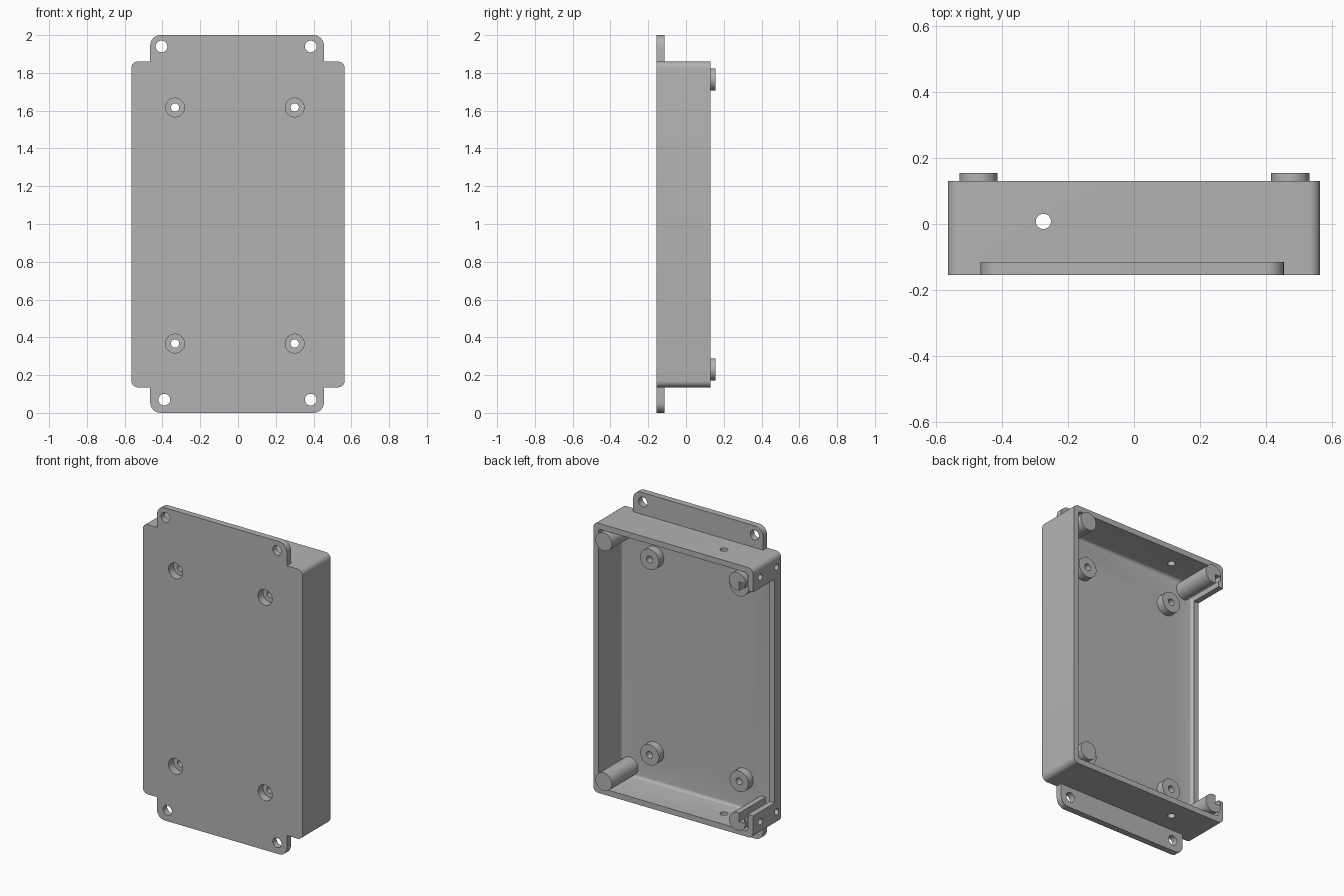
import bpy, bmesh, math
from mathutils import Matrix, Vector

cube = bpy.data.objects.get("Cube")
if cube:
    bpy.data.objects.remove(cube, do_unlink=True)

grey = bpy.data.materials.new("plain grey")
grey.use_nodes = True
colour = (0.45, 0.45, 0.45, 1)
grey.diffuse_color = colour
grey.node_tree.nodes["Principled BSDF"].inputs["Base Color"].default_value = colour

FRONT, RIM, TIP = -0.155, 0.13, 0.155
LOW, HIGH = 0.135, 1.86
SIDE, WALL, FLOOR = 0.565, 0.036, 0.045


def finish(bm, name):
    bmesh.ops.recalc_face_normals(bm, faces=bm.faces)
    mesh = bpy.data.meshes.new(name)
    bm.to_mesh(mesh)
    bm.free()
    mesh.materials.append(grey)
    ob = bpy.data.objects.new(name, mesh)
    bpy.context.collection.objects.link(ob)
    return ob


def block(name, lo, hi, corner=0, floor_fillet=0):
    """Box whose edges along y, and optionally its front rim, are rounded."""
    lo, hi = Vector(lo), Vector(hi)
    bm = bmesh.new()
    bmesh.ops.create_cube(bm, size=1, matrix=Matrix.Translation((lo + hi) / 2)
                          @ Matrix.Diagonal((*(hi - lo), 1)))
    if corner:
        edges = [e for e in bm.edges if abs(e.verts[0].co.y - e.verts[1].co.y) > 1e-4]
        bmesh.ops.bevel(bm, geom=edges, offset=corner, segments=6, profile=0.5, affect='EDGES')
    if floor_fillet:
        edges = [e for e in bm.edges if all(abs(v.co.y - lo.y) < 1e-4 for v in e.verts)]
        bmesh.ops.bevel(bm, geom=edges, offset=floor_fillet, segments=4, profile=0.5, affect='EDGES')
    return finish(bm, name)


def rod(name, start, end, radius, sides=32):
    start, end = Vector(start), Vector(end)
    axis = end - start
    turn = axis.to_track_quat('Z', 'Y').to_matrix().to_4x4()
    bm = bmesh.new()
    bmesh.ops.create_cone(bm, cap_ends=True, segments=sides, radius1=radius, radius2=radius,
                          depth=axis.length, matrix=Matrix.Translation((start + end) / 2) @ turn)
    return finish(bm, name)


def combine(target, tool, operation='DIFFERENCE'):
    """Apply one boolean and discard the tool."""
    tool.hide_render = True
    mod = target.modifiers.new("boolean", 'BOOLEAN')
    mod.operation, mod.solver, mod.object = operation, 'EXACT', tool
    bpy.context.view_layer.update()
    result = target.evaluated_get(bpy.context.evaluated_depsgraph_get())
    mesh = bpy.data.meshes.new_from_object(result)
    target.modifiers.clear()
    target.data = mesh
    bpy.data.objects.remove(tool, do_unlink=True)


def smooth(ob):
    bpy.ops.object.select_all(action='DESELECT')
    ob.select_set(True)
    bpy.context.view_layer.objects.active = ob
    bpy.ops.object.shade_smooth_by_angle(angle=math.radians(30))


# Tray with hollow interior and mounting flange
tray = block("enclosure_tray", (-SIDE, FRONT, LOW), (SIDE, RIM, HIGH), 0.035)
combine(tray, block("flange", (-0.465, FRONT, 0), (0.455, -0.115, 2), 0.055), 'UNION')
combine(tray, block("cavity", (-SIDE + WALL, FRONT + FLOOR, LOW + WALL),
                    (SIDE - WALL, 0.3, HIGH - WALL), 0.02, 0.018))

# Open side, leaving a low sill and a tab at each end
combine(tray, block("side_opening", (-0.7, -0.09, 0.28), (-0.5, 0.3, 1.71)))

# Recessed standoffs
for x in (-0.333, 0.3):
    for z in (0.367, 1.617):
        combine(tray, rod("standoff", (x, FRONT + 0.02, z), (x, FRONT + 0.095, z), 0.066), 'UNION')
        combine(tray, rod("recess", (x, -0.3, z), (x, FRONT + 0.05, z), 0.05))
        combine(tray, rod("screw_hole", (x, -0.3, z), (x, 0, z), 0.022))

# Flange holes
for x, z in ((-0.405, 1.94), (0.385, 1.94), (-0.39, 0.07), (0.385, 0.07)):
    combine(tray, rod("flange_hole", (x, -0.3, z), (x, 0, z), 0.031))

# Hole through both end walls, and screw holes in the side tabs
combine(tray, rod("end_hole", (-0.275, 0.008, -0.2), (-0.275, 0.008, 2.2), 0.023))
for z in (0.215, 1.78):
    for y in (-0.11, 0.055):
        combine(tray, rod("tab_hole", (-0.7, y, z), (-0.515, y, z), 0.02))
smooth(tray)

# Corner posts; the pair at the open side has a panel slot facing inward
for side, x in (("right", -0.472), ("left", 0.474)):
    for end, z, inward in (("lower", 0.23, 1), ("upper", 1.765, -1)):
        post = rod(f"{end}_{side}_post", (x, FRONT + 0.03, z), (x, TIP, z), 0.058, 48)
        if side == "right":
            z0, z1 = sorted((z, z + inward * 0.1))
            combine(post, block("slot", (-0.52, FRONT + FLOOR, z0), (-0.485, 0.3, z1)))
        smooth(post)
